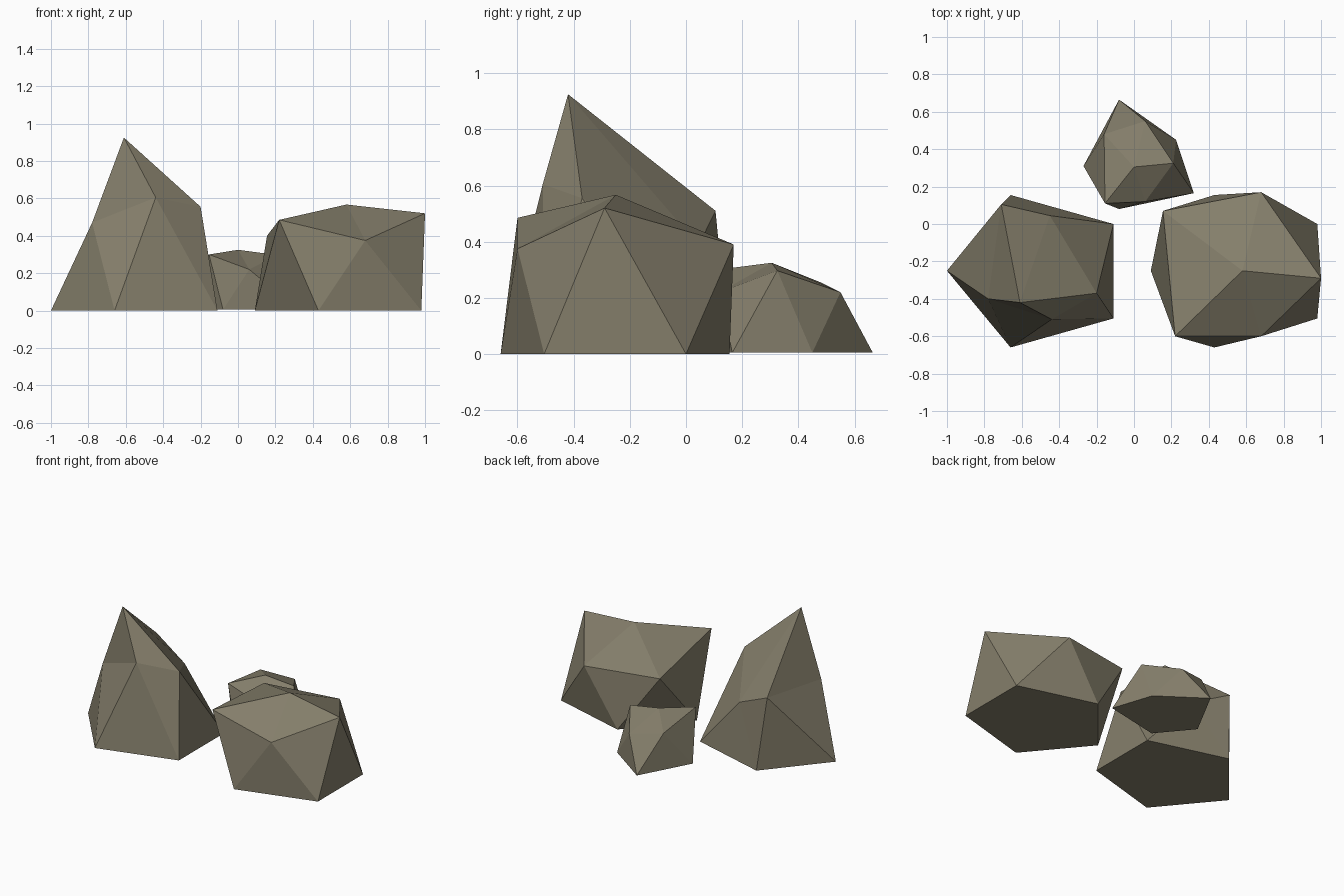
import bpy, bmesh

if "Cube" in bpy.data.objects:
    bpy.data.objects.remove(bpy.data.objects["Cube"])

stone = bpy.data.materials.new("grey_brown_stone")
stone.diffuse_color = (0.235, 0.212, 0.148, 1)
stone.use_nodes = True
stone.node_tree.nodes["Principled BSDF"].inputs["Base Color"].default_value = stone.diffuse_color


def rock(name, base, ring, apex, floor=0.0):
    """Faceted boulder: flat pentagon base, staggered ring of five corners, one peak."""
    bm = bmesh.new()
    b = [bm.verts.new((x, y, floor)) for x, y in base]
    r = [bm.verts.new(p) for p in ring]
    top = bm.verts.new(apex)
    bm.faces.new(b[::-1])
    for i in range(5):
        j = (i + 1) % 5
        bm.faces.new((b[i], b[j], r[i]))
        bm.faces.new((b[j], r[j], r[i]))
        bm.faces.new((r[i], r[j], top))
    bmesh.ops.recalc_face_normals(bm, faces=bm.faces)
    mesh = bpy.data.meshes.new(name)
    bm.to_mesh(mesh)
    bm.free()
    mesh.materials.append(stone)
    obj = bpy.data.objects.new(name, mesh)
    bpy.context.collection.objects.link(obj)
    return obj


# Footprint shared by the two large rocks, listed counter-clockwise
footprint = [(-1.0, -0.25), (-0.66, -0.66), (-0.11, -0.505), (-0.11, 0.0), (-0.66, 0.155)]

# Tall pointed rock
rock("tall_rock", footprint,
     [(-0.78, -0.40, 0.47), (-0.44, -0.51, 0.605), (-0.20, -0.37, 0.555),
      (-0.45, 0.045, 0.387), (-0.71, 0.105, 0.51)],
     (-0.61, -0.42, 0.925))

# Wide flat-topped rock
rock("wide_rock", [(x + 1.09, y) for x, y in footprint],
     [(0.22, -0.60, 0.485), (0.68, -0.60, 0.375), (1.0, -0.29, 0.52),
      (0.68, 0.17, 0.39), (0.155, 0.07, 0.40)],
     (0.58, -0.25, 0.567))

# Small rock at the back
rock("small_rock",
     [(-0.27, 0.31), (-0.08, 0.08), (0.32, 0.165), (0.225, 0.45), (-0.08, 0.665)],
     [(-0.155, 0.11, 0.30), (0.06, 0.12, 0.22), (0.21, 0.325, 0.297),
      (0.06, 0.55, 0.22), (-0.16, 0.48, 0.255)],
     (0.0, 0.305, 0.325), floor=0.005)
